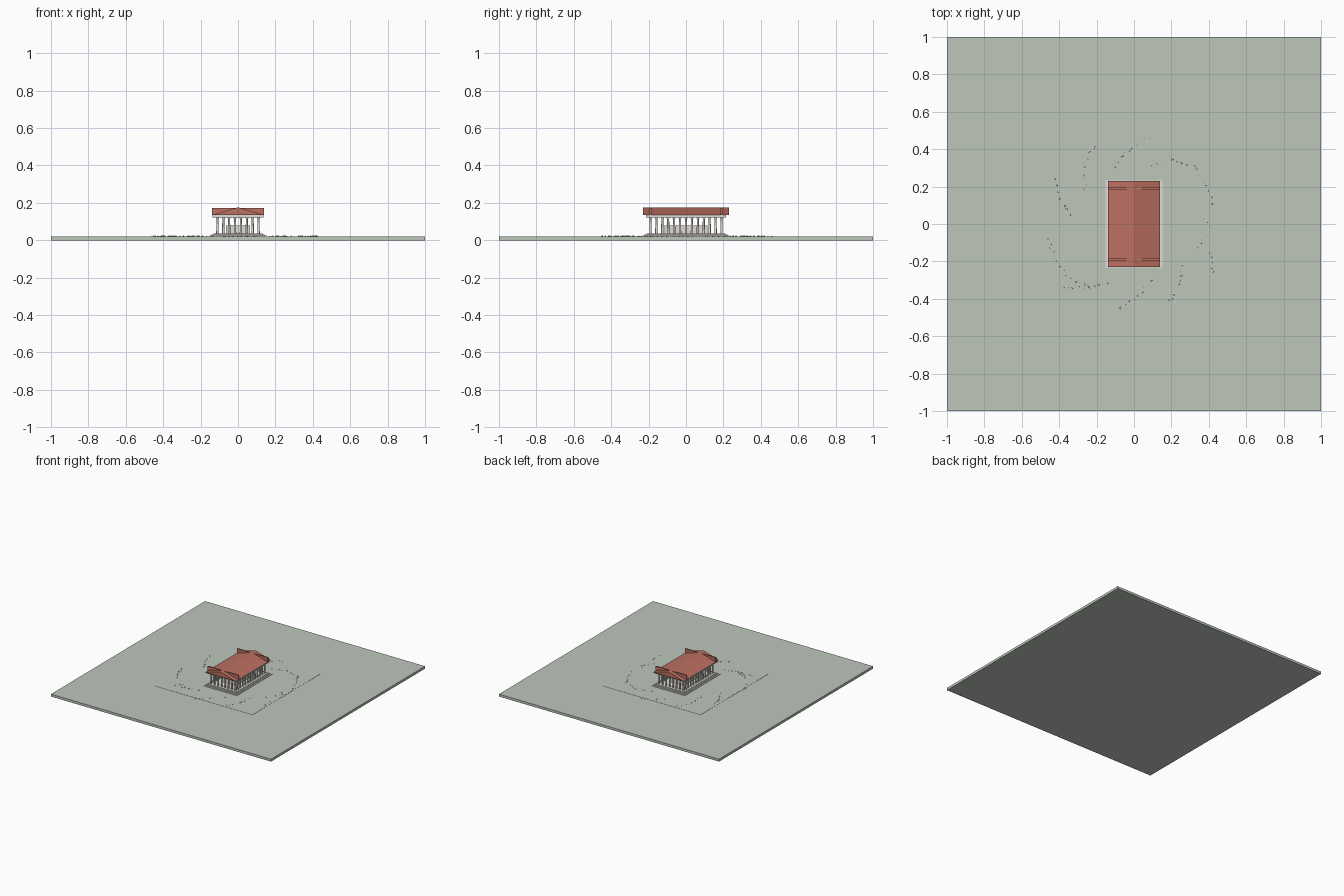
import bpy, bmesh, math, random
from mathutils import Vector, Matrix

if "Cube" in bpy.data.objects:
    bpy.data.objects.remove(bpy.data.objects["Cube"])

random.seed(4)


def material(name, col):
    m = bpy.data.materials.new(name)
    m.diffuse_color = (*col, 1)
    m.use_nodes = True
    m.node_tree.nodes["Principled BSDF"].inputs["Base Color"].default_value = m.diffuse_color
    return m


GRASS = material("pale_green", (0.51, 0.57, 0.50))
TILE = material("terracotta", (0.50, 0.16, 0.12))
STONE = material("pale_stone", (0.75, 0.73, 0.68))


def finish(name, bm, mat):
    me = bpy.data.meshes.new(name)
    bmesh.ops.recalc_face_normals(bm, faces=bm.faces)
    bm.to_mesh(me)
    bm.free()
    ob = bpy.data.objects.new(name, me)
    bpy.context.collection.objects.link(ob)
    me.materials.append(mat)
    return ob


def add_box(bm, hx, hy, z0, z1, x=0, y=0):
    m = Matrix.Translation((x, y, (z0 + z1) / 2)) @ Matrix.Diagonal((2 * hx, 2 * hy, z1 - z0, 1))
    bmesh.ops.create_cube(bm, size=1, matrix=m)


def box(name, mat, *dims):
    bm = bmesh.new()
    add_box(bm, *dims)
    return finish(name, bm, mat)


# Ground slab and the barely raised court around the temple
box("ground", GRASS, 1, 1, 0, 0.02)
box("court", GRASS, 0.44, 0.44, 0.015, 0.0212)

# Three steps
for i in range(3):
    box(f"step_{i + 1}", STONE, 0.152 - 0.011 * i, 0.232 - 0.011 * i,
        0.02 + 0.005 * i, 0.025 + 0.005 * i)

# Inner chamber
box("inner_chamber", STONE, 0.063, 0.115, 0.035, 0.08)

# Colonnade: shafts with square capitals
NX, NY, CX, CY = 8, 13, 0.11, 0.19
spots = [(-CX + 2 * CX * i / (NX - 1), s * CY) for i in range(NX) for s in (-1, 1)]
spots += [(s * CX, -CY + 2 * CY * j / (NY - 1)) for j in range(1, NY - 1) for s in (-1, 1)]
shafts, caps = bmesh.new(), bmesh.new()
for x, y in spots:
    bmesh.ops.create_cone(shafts, cap_ends=True, segments=12, radius1=0.0065, radius2=0.0052,
                          depth=0.082, matrix=Matrix.Translation((x, y, 0.076)))
    add_box(caps, 0.008, 0.008, 0.117, 0.123, x, y)
col = finish("column_shafts", shafts, STONE)
finish("column_capitals", caps, STONE)
bpy.context.view_layer.objects.active = col
col.select_set(True)
bpy.ops.object.shade_smooth_by_angle(angle=math.radians(40))

# Entablature
box("entablature", STONE, 0.136, 0.215, 0.122, 0.136)

# Gabled roof, extruded along y
bm = bmesh.new()
prof = [(-0.14, 0.135), (0.14, 0.135), (0, 0.176)]
f = bm.faces.new([bm.verts.new((x, -0.23, z)) for x, z in prof])
ext = bmesh.ops.extrude_face_region(bm, geom=[f])
bmesh.ops.translate(bm, vec=(0, 0.46, 0),
                    verts=[v for v in ext["geom"] if isinstance(v, bmesh.types.BMVert)])
finish("roof", bm, TILE)

# End walls breaking through the roof slopes
for n, y in (("front_end_wall", -0.19), ("back_end_wall", 0.19)):
    box(n, TILE, 0.14, 0.005, 0.135, 0.172, 0, y)

# Scattered stones in curved trails
trails = [
    [(.10, .31), (.20, .34), (.32, .31), (.39, .20), (.44, .09)],
    [(-.10, .31), (-.07, .36), (.01, .42), (.12, .48)],
    [(-.26, .19), (-.27, .30), (-.24, .38), (-.18, .44)],
    [(-.35, .05), (-.40, .15), (-.42, .26)],
    [(-.24, -.34), (-.36, -.28), (-.43, -.18), (-.46, -.05)],
    [(-.38, -.34), (-.24, -.34), (-.11, -.31)],
    [(.10, -.30), (.04, -.37), (-.10, -.46)],
    [(.26, -.20), (.25, -.30), (.17, -.44)],
    [(.35, -.12), (.41, -.02), (.36, .05)],
    [(.42, -.26), (.40, -.12)],
]
bm = bmesh.new()
for t in trails:
    for a, b in zip(t, t[1:]):
        a, b = Vector(a), Vector(b)
        n = max(2, round((b - a).length / 0.028))
        for k in range(n):
            p = a.lerp(b, k / n)
            r = random.uniform(0.003, 0.007)
            jit = lambda: random.uniform(-0.008, 0.008)
            m = (Matrix.Translation((p.x + jit(), p.y + jit(), 0.0215))
                 @ Matrix.Rotation(random.uniform(0, 6.28), 4, 'Z') @ Matrix.Diagonal((1, 1, 0.7, 1)))
            bmesh.ops.create_icosphere(bm, subdivisions=1, radius=r, matrix=m)
finish("scattered_stones", bm, STONE)
